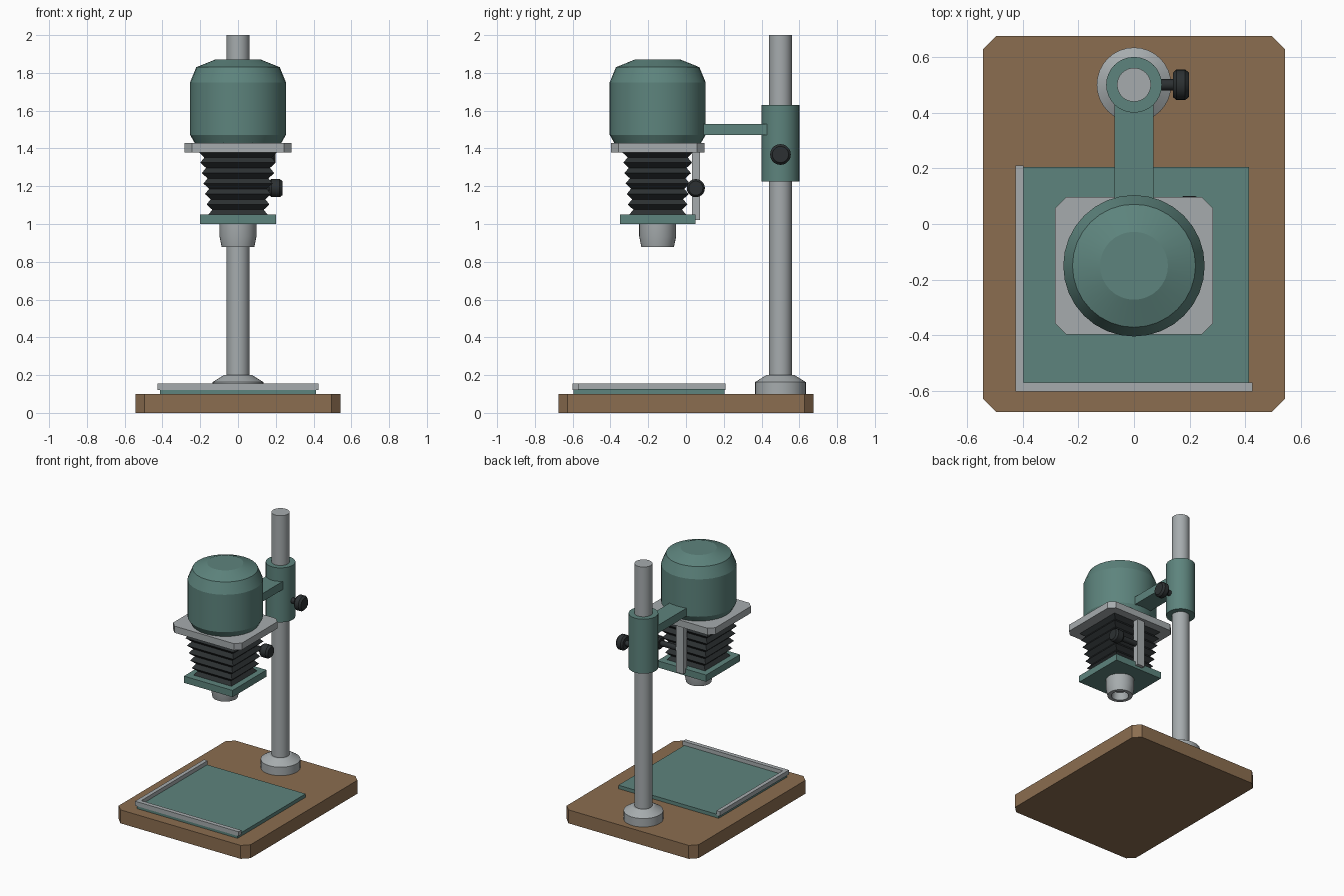
import bpy, bmesh, math
from mathutils import Matrix, Vector

if "Cube" in bpy.data.objects:
    bpy.data.objects.remove(bpy.data.objects["Cube"])


def material(name, rgb):
    m = bpy.data.materials.new(name)
    m.diffuse_color = (*rgb, 1)
    m.use_nodes = True
    m.node_tree.nodes["Principled BSDF"].inputs["Base Color"].default_value = m.diffuse_color
    return m


WOOD = material("wood", (0.26, 0.155, 0.08))
TEAL = material("teal_enamel", (0.11, 0.23, 0.205))
BLACK = material("black_rubber", (0.025, 0.03, 0.032))
STEEL = material("steel", (0.38, 0.41, 0.42))


def finish(bm, name, mat, smooth=False):
    bmesh.ops.recalc_face_normals(bm, faces=bm.faces[:])
    me = bpy.data.meshes.new(name)
    bm.to_mesh(me)
    bm.free()
    ob = bpy.data.objects.new(name, me)
    bpy.context.collection.objects.link(ob)
    me.materials.append(mat)
    if smooth:
        bpy.ops.object.select_all(action='DESELECT')
        ob.select_set(True)
        bpy.context.view_layer.objects.active = ob
        bpy.ops.object.shade_smooth_by_angle(angle=math.radians(20))
    return ob


def box(name, lo, hi, mat, corner=0):
    """Box from two corners, optionally with chamfered upright edges."""
    lo, hi = Vector(lo), Vector(hi)
    bm = bmesh.new()
    bmesh.ops.create_cube(bm, size=1)
    for v in bm.verts:
        v.co = (lo + hi) / 2 + v.co * (hi - lo)
    if corner:
        upright = [e for e in bm.edges
                   if abs(e.verts[0].co.z - e.verts[1].co.z) > 1e-4]
        bmesh.ops.bevel(bm, geom=upright, offset=corner, segments=1,
                        affect='EDGES')
    return finish(bm, name, mat)


def loft(bm, rings):
    """Skin consecutive rings and cap both ends."""
    rings = [[bm.verts.new(p) for p in r] for r in rings]
    n = len(rings[0])
    for a, b in zip(rings, rings[1:]):
        for i in range(n):
            j = (i + 1) % n
            bm.faces.new((a[i], a[j], b[j], b[i]))
    bm.faces.new(rings[0])
    bm.faces.new(rings[-1])


def lathe(name, origin, profile, mat, sides=32, along_x=False):
    """Turned part; profile is (radius, distance along axis)."""
    bm = bmesh.new()
    loft(bm, [[(r * math.cos(2 * math.pi * i / sides),
                r * math.sin(2 * math.pi * i / sides), h)
               for i in range(sides)] for r, h in profile])
    m = Matrix.Translation(origin)
    if along_x:
        m = m @ Matrix.Rotation(math.pi / 2, 4, 'Y')
    bm.transform(m)
    return finish(bm, name, mat, smooth=True)


def knob(name, y, z, start, x0, x1, r):
    """Shaft plus chamfered hand knob pointing to +x."""
    lathe(name, (0, y, z),
          [(0.02, start), (0.02, x0), (r * 0.8, x0), (r, x0 + 0.012),
           (r, x1 - 0.014), (r * 0.78, x1)], BLACK, 20, along_x=True)


COL_Y, HEAD_Y = 0.5, -0.15

# Baseboard and paper easel
box("baseboard", (-0.543, -0.675, 0), (0.543, 0.675, 0.1), WOOD, 0.048)
box("easel_plate", (-0.413, -0.595, 0.1), (0.413, 0.205, 0.126), TEAL)
box("easel_side_rail", (-0.426, -0.57, 0.122), (-0.397, 0.21, 0.155), STEEL)
box("easel_front_rail", (-0.426, -0.602, 0.122), (0.426, -0.57, 0.155), STEEL)

# Column, foot and sliding sleeve
lathe("column", (0, COL_Y, 0), [(0.061, 0.09), (0.061, 2.0)], STEEL)
lathe("column_foot", (0, COL_Y, 0),
      [(0.134, 0.1), (0.134, 0.163), (0.075, 0.2)], STEEL)
lathe("column_sleeve", (0, COL_Y, 0), [(0.1, 1.225), (0.1, 1.63)], TEAL)
knob("sleeve_knob", COL_Y, 1.368, 0.07, 0.14, 0.198, 0.055)
box("support_arm", (-0.07, 0.04, 1.47), (0.07, 0.46, 1.53), TEAL)

# Lamp housing and negative stage
lathe("lamp_housing", (0, HEAD_Y, 0),
      [(0.227, 1.425), (0.254, 1.472), (0.254, 1.75), (0.221, 1.83),
       (0.122, 1.87)], TEAL)
box("negative_stage", (-0.284, -0.397, 1.378), (0.284, 0.097, 1.428), STEEL, 0.04)

# Tapering square bellows with zigzag folds
folds = 6
rings = []
for k in range(2 * folds + 1):
    t = k / (2 * folds)
    dip = 0.026 * (k % 2)
    hx = 0.208 - 0.05 * t - dip
    hy = 0.188 - 0.036 * t - dip
    rings.append([(sx * hx, HEAD_Y + sy * hy, 1.38 - 0.332 * t)
                  for sx, sy in ((-1, -1), (1, -1), (1, 1), (-1, 1))])
bm = bmesh.new()
loft(bm, rings)
finish(bm, "bellows", BLACK)

# Lens board and hollow lens barrel
box("lens_board", (-0.2, -0.35, 1.0), (0.2, 0.05, 1.05), TEAL)
lathe("lens_barrel", (0, HEAD_Y, 0),
      [(0.098, 1.005), (0.098, 0.935), (0.086, 0.877), (0.06, 0.877),
       (0.05, 0.93)], STEEL)

# Focusing rail and knob
box("focus_rail", (-0.03, 0.032, 1.02), (0.03, 0.075, 1.38), STEEL)
knob("focus_knob", 0.052, 1.19, 0.0, 0.165, 0.235, 0.048)
